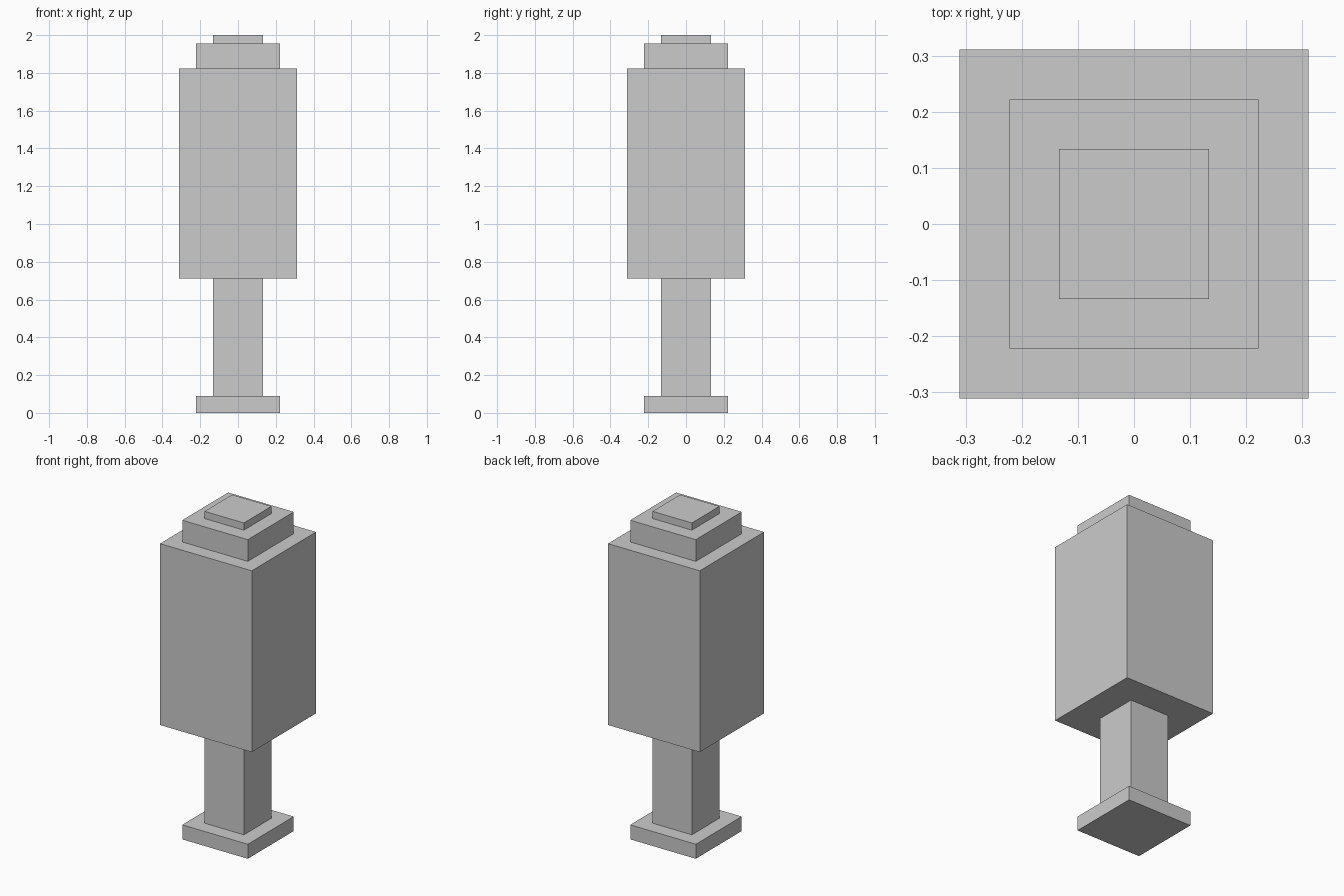
import bpy

if "Cube" in bpy.data.objects:
    bpy.data.objects.remove(bpy.data.objects["Cube"])

U = 2 / 45  # the model sits on a regular grid, 45 units tall

# name, half width, bottom, top (in grid units)
PARTS = [
    ("base", 5, 0, 2),
    ("post", 3, 2, 16),
    ("body", 7, 16, 41),
    ("cap", 5, 41, 44),
    ("cap_top", 3, 44, 45),
]


def box(name, half, z0, z1):
    bpy.ops.mesh.primitive_cube_add(size=1, location=(0, 0, (z0 + z1) / 2 * U))
    ob = bpy.context.object
    ob.name = ob.data.name = name
    ob.scale = (2 * half * U, 2 * half * U, (z1 - z0) * U)
    bpy.ops.object.transform_apply(location=False, rotation=False, scale=True)


# Stack of square blocks, bottom to top
for part in PARTS:
    box(*part)
